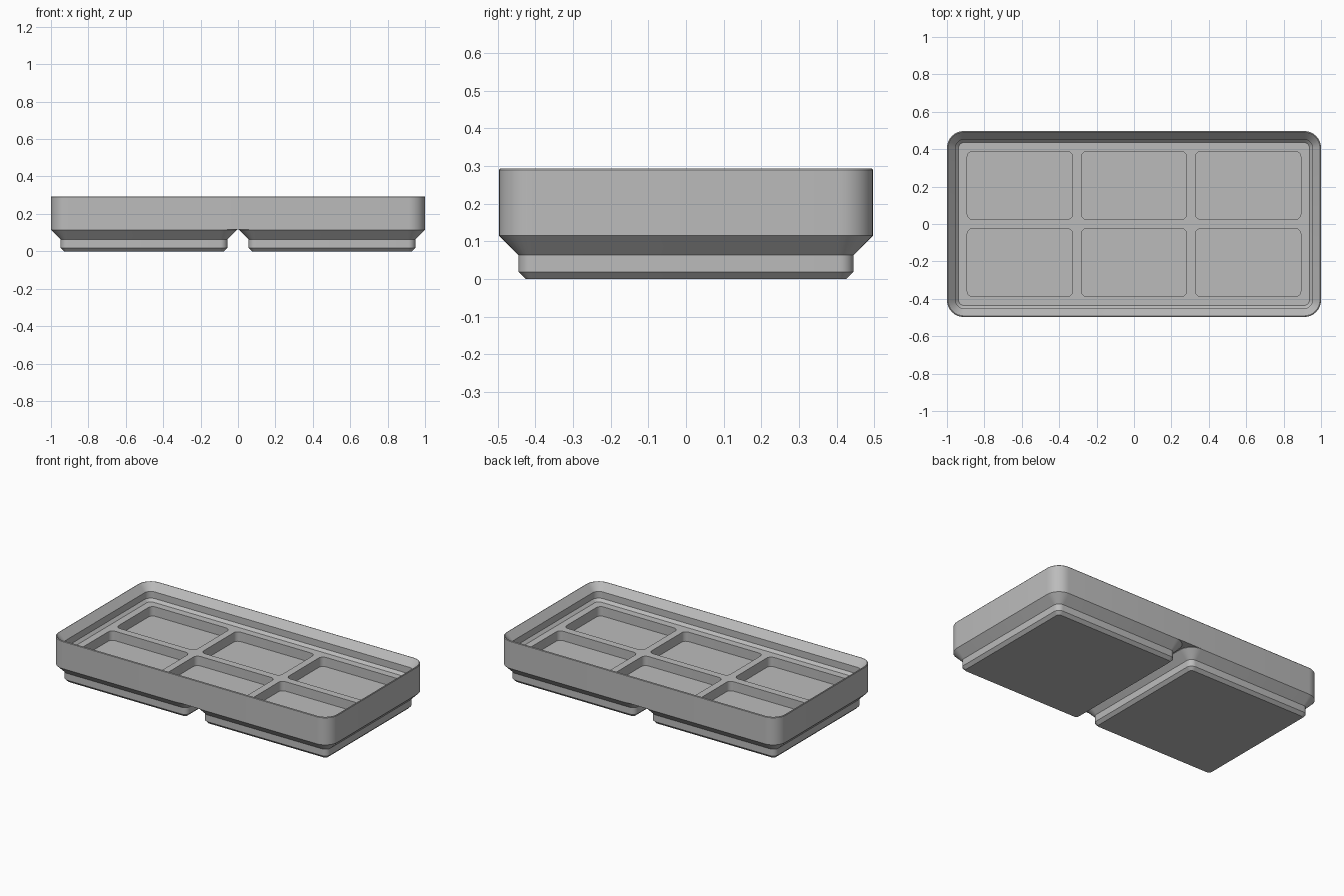
import bpy, bmesh, math

if "Cube" in bpy.data.objects:
    bpy.data.objects.remove(bpy.data.objects["Cube"], do_unlink=True)

grey = bpy.data.materials.new("plain grey")
grey.use_nodes = True
colour = (0.5, 0.5, 0.5, 1)
grey.diffuse_color = colour
grey.node_tree.nodes["Principled BSDF"].inputs["Base Color"].default_value = colour


def ring(bm, hx, hy, r, z, cx=0, cy=0, steps=8):
    """Rounded rectangle of vertices at height z."""
    verts = []
    for q, (sx, sy) in enumerate([(1, 1), (-1, 1), (-1, -1), (1, -1)]):
        for i in range(steps + 1):
            a = (q + i / steps) * math.pi / 2
            verts.append(bm.verts.new((cx + sx * (hx - r) + r * math.cos(a),
                                       cy + sy * (hy - r) + r * math.sin(a), z)))
    return verts


def loft(bm, rings):
    for low, high in zip(rings, rings[1:]):
        for i in range(len(low)):
            j = (i + 1) % len(low)
            bm.faces.new((low[i], low[j], high[j], high[i]))


def loop_edges(bm, verts):
    return [bm.edges.get((v, verts[i - 1])) for i, v in enumerate(verts)]


def finish(bm, name):
    bmesh.ops.recalc_face_normals(bm, faces=bm.faces)
    mesh = bpy.data.meshes.new(name)
    bm.to_mesh(mesh)
    bm.free()
    mesh.materials.append(grey)
    obj = bpy.data.objects.new(name, mesh)
    bpy.context.collection.objects.link(obj)
    bpy.ops.object.select_all(action='DESELECT')
    obj.select_set(True)
    bpy.context.view_layer.objects.active = obj
    bpy.ops.object.shade_smooth_by_angle(angle=math.radians(30))


HX, HY, R = 1.0, 0.497, 0.09
BASE, FLOOR, POCKET, TOP = 0.117, 0.188, 0.127, 0.294

# Tray: outer wall, rim and stepped stacking lip as (inset, height)
bm = bmesh.new()
profile = [(0, BASE), (0, TOP - 0.004), (0.003, TOP), (0.006, TOP),
           (0.046, TOP - 0.046), (0.046, TOP - 0.089), (0.062, FLOOR)]
rings = [ring(bm, HX - d, HY - d, R - d, z) for d, z in profile]
loft(bm, rings)
bm.faces.new(rings[0])

# Six sunken pockets, then the floor filled around them
border = loop_edges(bm, rings[-1])
for cx in (-0.61, 0, 0.61):
    for cy in (-0.206, 0.206):
        mouth = ring(bm, 0.282, 0.182, 0.03, FLOOR, cx, cy, 5)
        base = ring(bm, 0.282, 0.182, 0.03, POCKET, cx, cy, 5)
        loft(bm, [mouth, base])
        bm.faces.new(base)
        border += loop_edges(bm, mouth)
bmesh.ops.triangle_fill(bm, edges=border, use_beauty=True)
finish(bm, "tray")

# Two chamfered feet
for name, side in (("foot_left", 1), ("foot_right", -1)):
    bm = bmesh.new()
    steps = [(0.071, 0.019, 0), (0.052, 0.038, 0.019),
             (0.052, 0.038, 0.063), (0, R, 0.115), (0, R, BASE)]
    rings = [ring(bm, 0.4975 - d, HY - d, r, z, side * 0.5025) for d, r, z in steps]
    loft(bm, rings)
    bm.faces.new(rings[0])
    finish(bm, name)
